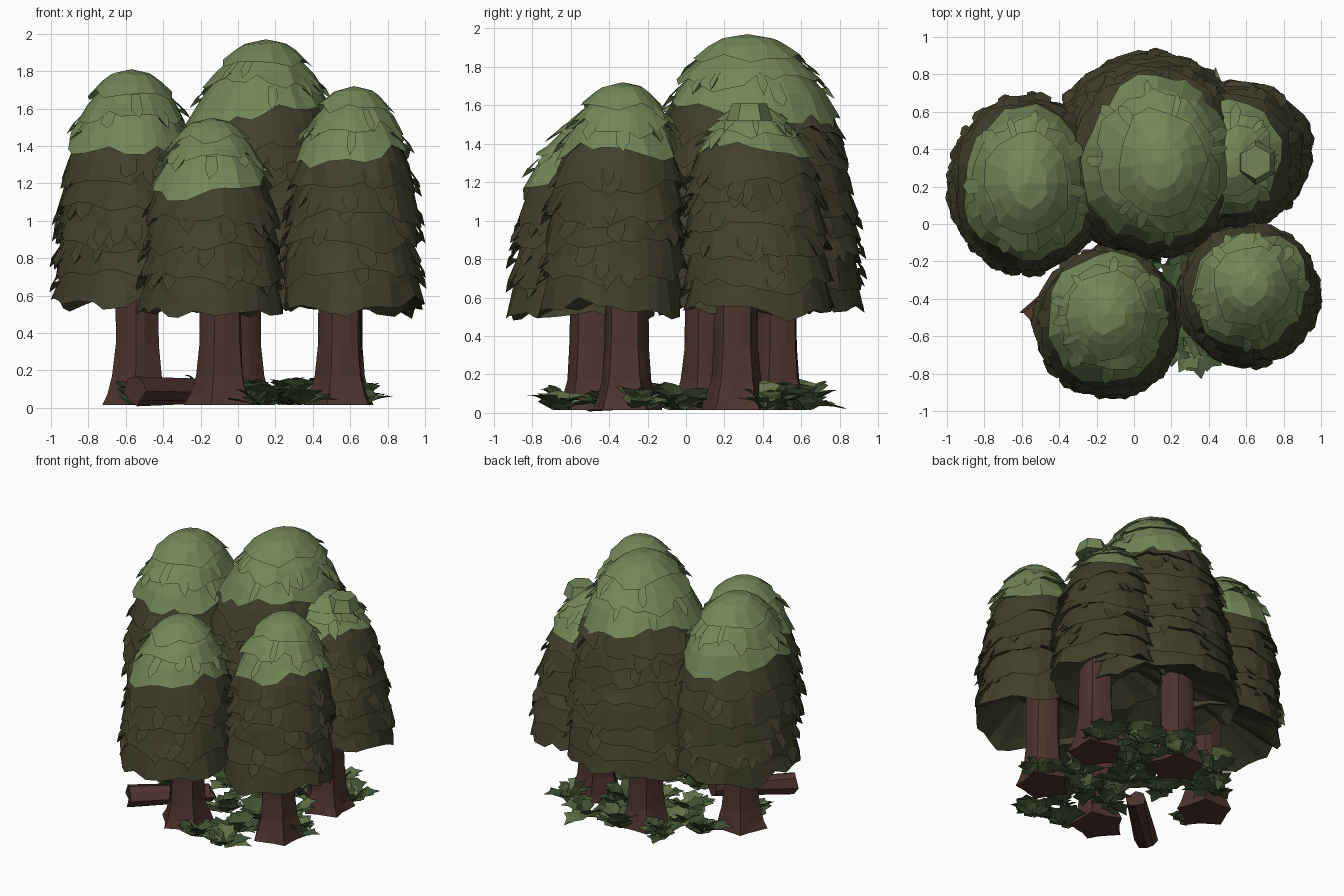
import bpy, bmesh, math, random
from mathutils import Vector, Matrix

if "Cube" in bpy.data.objects:
    bpy.data.objects.remove(bpy.data.objects["Cube"], do_unlink=True)
random.seed(11)
jit = lambda a: random.uniform(-a, a)


def material(name, rgb):
    m = bpy.data.materials.new(name)
    m.use_nodes = True
    m.diffuse_color = (*rgb, 1)
    node = m.node_tree.nodes["Principled BSDF"]
    node.inputs["Base Color"].default_value = (*rgb, 1)
    node.inputs["Roughness"].default_value = 1
    return m


OLIVE = material("dark olive foliage", (0.053, 0.051, 0.025))
MOSS = material("light moss green", (0.175, 0.24, 0.096))
BARK = material("red brown bark", (0.075, 0.034, 0.027))
FERN = material("undergrowth green", (0.053, 0.086, 0.034))
PALE = material("pale undergrowth green", (0.12, 0.165, 0.065))


def finish(bm, name, mats):
    me = bpy.data.meshes.new(name)
    bm.normal_update()
    bm.to_mesh(me)
    bm.free()
    for m in mats:
        me.materials.append(m)
    ob = bpy.data.objects.new(name, me)
    bpy.context.collection.objects.link(ob)
    return ob


def skin(bm, rings, mat=0):
    """Join successive rings of vertices with quads."""
    n = len(rings[0])
    for a, b in zip(rings, rings[1:]):
        for i in range(n):
            j = (i + 1) % n
            bm.faces.new((a[i], a[j], b[j], b[i])).material_index = mat


def envelope(t):
    return (1 - min(max(t, 0), 0.985) ** 3) ** 0.45


def canopy(name, low, high, z0, zcap, ztop, radius, stretch, taper, step):
    """Overlapping ragged skirts under a domed, paler crown."""
    bm = bmesh.new()
    span = ztop - z0

    def point(ang, z, grow):
        t = min(max((z - z0) / span, 0), 1)
        c = Vector(low).lerp(Vector(high), t)
        r = radius * envelope(t) + grow
        return bm.verts.new((c.x + r * (1 - taper * t) * math.cos(ang),
                             c.y + r * stretch * math.sin(ang), z))

    def skirt(hem, top, mat, last, n):
        turn, phase = random.random(), random.random() * math.tau
        sway = 0.012 if last else 0.03
        angs = [(i + turn + jit(0.3)) * math.tau / n for i in range(n)]
        # Hanging tufts, each two to four segments wide
        drop, out = [], []
        while len(drop) < n:
            w = random.choice((2, 3, 3, 4))
            d, o = jit(0.03), jit(0.014)
            for k in range(w):
                tip = math.sin(math.pi * (k + 0.3) / w)
                drop.append(d - 0.045 * tip + jit(0.012))
                out.append(o + 0.024 * tip)
        drop = [drop[i] + sway * math.sin(2 * a + phase) for i, a in enumerate(angs)]
        mid = hem + (top - hem) * 0.45
        rings = [[point(a, top + jit(0.01), -0.035) for a in angs],
                 [point(a, mid + jit(0.02), jit(0.01) - 0.01) for a in angs],
                 [point(a, hem + 0.02 + drop[i], out[i]) for i, a in enumerate(angs)],
                 [point(a, hem + 0.05 + drop[i] * 0.5, -0.05) for i, a in enumerate(angs)]]
        skin(bm, rings[::-1], mat)
        if last:
            under = [point(a, z0 + 0.17, -radius * 0.75) for a in angs]
            skin(bm, [under, rings[-1]], mat)
            bm.faces.new(under[::-1]).material_index = mat

    def flap(a, z, w, mat):
        """Loose pointed leaf tuft lifting off the surface."""
        d = w / radius
        edge = [point(a + d * 0.85, z + jit(0.02), 0.03), point(a + jit(0.3) * d, z - 0.045, 0.04),
                point(a - d * 0.85, z + jit(0.02), 0.03)]
        top = [point(a - d, z + 0.08, -0.02), point(a + d, z + 0.08, -0.02)]
        root = point(a, z + 0.01, -0.03)
        for f in ((*top, edge[0]), (top[0], edge[0], edge[1], edge[2]),
                  (edge[1], edge[0], root), (edge[2], edge[1], root)):
            bm.faces.new(f).material_index = mat

    tiers = round((zcap - z0) / step)
    step = (zcap - z0) / tiers
    n = round(radius * 72)
    for k in range(tiers):
        skirt(z0 + step * k, z0 + step * (k + 1) + 0.08, 0, k == 0, n)
    # Crown tiers
    rise = ztop - zcap
    for f, g in ((0, 0.52), (0.4, 0.8)):
        skirt(zcap + rise * f, zcap + rise * g, 1, False, round(n * 0.75))
    # Loose tufts on body and crown
    for k in range(round(radius * 90)):
        flap(random.random() * math.tau, random.uniform(z0 + 0.08, zcap - 0.1),
             random.uniform(0.03, 0.06), 0)
    for k in range(12):
        flap(k * math.tau / 12 + jit(0.3), zcap + rise * random.uniform(0.1, 0.6),
             random.uniform(0.03, 0.06), 1)
    # Dome closing the top
    m = 14
    rings = []
    for f, wob, grow in ((0.68, 0.03, 0.012), (0.84, 0.012, 0), (0.94, 0.008, 0)):
        rings.append([point((i + jit(0.2)) * math.tau / m, zcap + rise * f + jit(wob), grow)
                      for i in range(m)])
    skin(bm, rings, 1)
    peak = bm.verts.new((high[0], high[1], ztop))
    for i in range(m):
        bm.faces.new((rings[-1][i], rings[-1][(i + 1) % m], peak)).material_index = 1
    finish(bm, name, [OLIVE, MOSS])


def trunk(name, x, y, height, r):
    """Fluted trunk with flared roots."""
    bm = bmesh.new()
    n, turn = 15, random.random() * 3
    rings = []
    for z, grow, flute in ((0.015, 1.45, 0.17), (0.07, 1.28, 0.14), (0.17, 1.08, 0.1),
                           (0.34, 0.97, 0.08), (height, 0.95, 0.07)):
        ring = []
        for i in range(n):
            a = i * math.tau / n + turn
            q = r * grow * (1 + flute * (1 if i % 3 == 1 else -0.5) + jit(0.04))
            ring.append(bm.verts.new((x + q * math.cos(a), y + q * math.sin(a), z)))
        rings.append(ring)
    skin(bm, rings)
    bm.faces.new(rings[0][::-1])
    bm.faces.new(rings[-1])
    finish(bm, name, [BARK])


# Lower centre, upper centre, hem, crown hem, top, radius, stretch, taper, tier step; trunk foot
trees = {
    "front": ((-0.14, -0.54), (-0.14, -0.48), 0.53, 1.19, 1.55, 0.375, 1.0, 0.1, 0.17, (-0.09, -0.49)),
    "front_left": ((0.61, -0.39), (0.62, -0.33), 0.56, 1.35, 1.72, 0.36, 1.0, 0.05, 0.17, (0.55, -0.31)),
    "right": ((-0.57, 0.21), (-0.57, 0.22), 0.57, 1.38, 1.81, 0.405, 1.13, 0.08, 0.17, (-0.54, 0.11)),
    "back": ((0.08, 0.38), (0.15, 0.32), 0.55, 1.56, 1.97, 0.53, 1.0, 0.2, 0.13, (0.01, 0.47)),
    "back_left": ((0.57, 0.38), (0.52, 0.34), 0.54, 1.37, 1.6, 0.375, 1.0, 0.15, 0.14, (0.56, 0.26)),
}
for key, (*shape, foot) in trees.items():
    canopy(key + "_canopy", *shape)
    trunk(key + "_trunk", *foot, shape[2] + 0.22, 0.115)

# Mossy tuft on top of the lowest rear crown
bm = bmesh.new()
bmesh.ops.create_cone(bm, cap_ends=True, segments=6, radius1=0.12, radius2=0.09, depth=0.09,
                      matrix=Matrix.Translation((0.65, 0.33, 1.565)))
finish(bm, "crown_tuft", [MOSS])

# Fallen log
bm = bmesh.new()
start, end = Vector((-0.55, -0.52, 0.09)), Vector((-0.13, -0.13, 0.085))
axis = end - start
bmesh.ops.create_cone(bm, cap_ends=True, segments=8, radius1=0.078, radius2=0.066, depth=axis.length)
for v in bm.verts:
    v.co += Vector((jit(0.01), jit(0.01), jit(0.025)))
bm.transform(Matrix.Translation((start + end) / 2) @ axis.to_track_quat("Z", "Y").to_matrix().to_4x4())
finish(bm, "fallen_log", [BARK])


def leaf(bm, base, heading, length, tilt, mat):
    """Serrated leaf folded along its midrib and arching outward."""
    forward = Vector((math.cos(heading), math.sin(heading), 0))
    side = Vector((-forward.y, forward.x, 0))
    rib, left, right = [], [], []
    for k, w in enumerate((0.1, 0.4, 0.26, 0.36, 0.16, 0.0)):
        t = k / 5
        c = base + forward * length * t * math.cos(tilt)
        c.z = max(c.z + length * (math.sin(tilt) * t - 0.28 * t * t), 0.01)
        rib.append(bm.verts.new(c))
        lift = Vector((0, 0, w * length * 0.25)) + forward * length * 0.09 * (k % 2)
        left.append(bm.verts.new(c + side * w * length + lift))
        right.append(bm.verts.new(c - side * w * length + lift))
    for k in range(5):
        bm.faces.new((rib[k], rib[k + 1], left[k + 1], left[k])).material_index = mat
        bm.faces.new((rib[k + 1], rib[k], right[k], right[k + 1])).material_index = mat


# Undergrowth clumps
spots = ((0.34, -0.66), (0.12, -0.64), (0.66, -0.24), (0.66, 0.42), (0.42, 0.6), (0.3, -0.18),
         (0.15, 0.12), (-0.12, 0.16), (-0.4, 0.38), (-0.54, -0.08), (-0.2, 0.58), (0.12, 0.62),
         (0.32, 0.3), (0.04, -0.2), (0.48, -0.02), (-0.22, 0.38), (0.25, 0.48), (0.3, -0.42))
bm = bmesh.new()
for x, y in spots:
    turn = random.random() * math.tau
    for i in range(9):
        leaf(bm, Vector((x + jit(0.03), y + jit(0.03), 0.015)), turn + i * math.tau / 9 + jit(0.3),
             random.uniform(0.16, 0.25), random.uniform(0.3, 1.2), 1 if random.random() < 0.25 else 0)
finish(bm, "undergrowth", [FERN, PALE])
